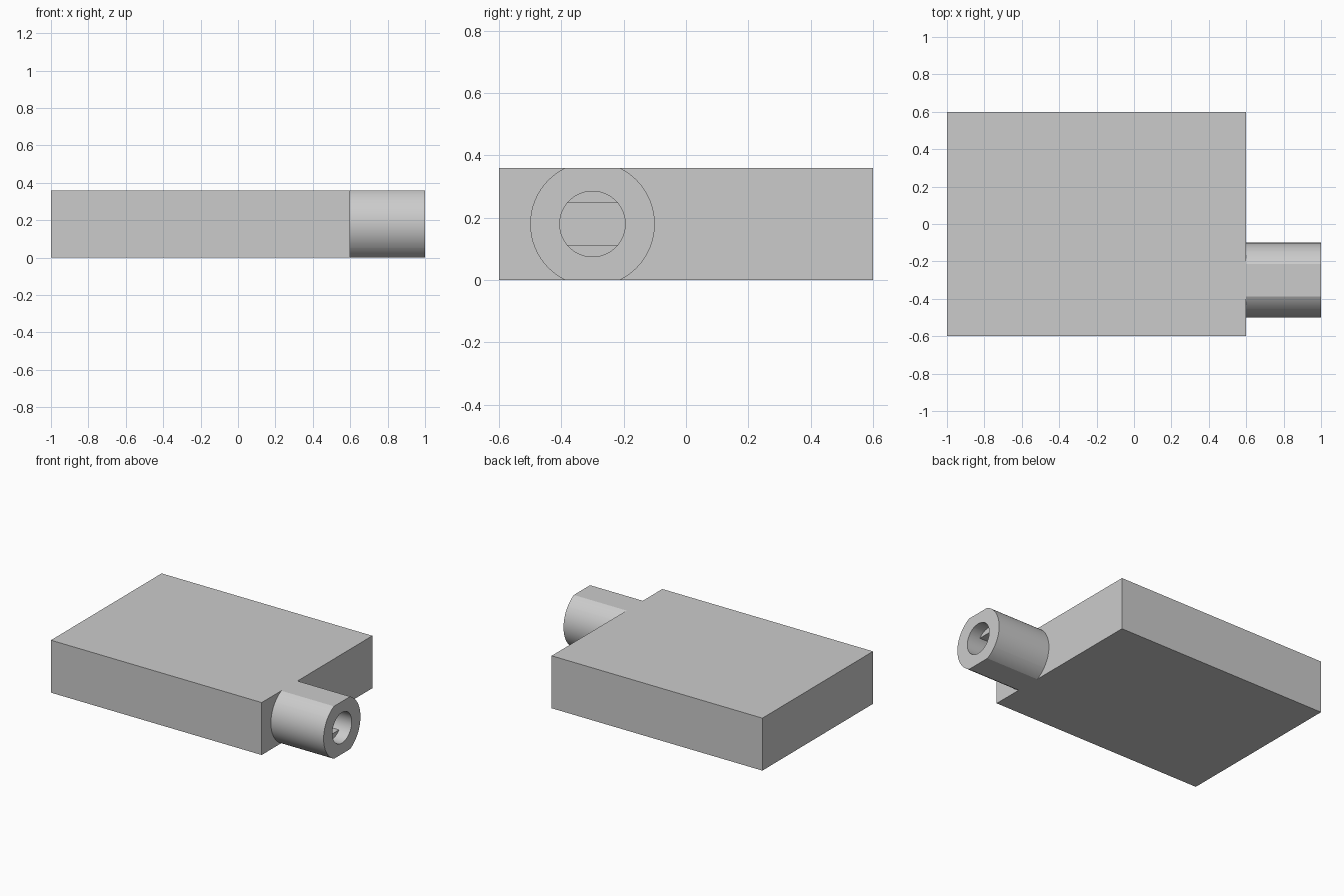
import bpy, bmesh, math

if "Cube" in bpy.data.objects:
    bpy.data.objects.remove(bpy.data.objects["Cube"])

grey = bpy.data.materials.new("light grey")
grey.diffuse_color = (0.6, 0.6, 0.6, 1)
grey.use_nodes = True
grey.node_tree.nodes["Principled BSDF"].inputs["Base Color"].default_value = grey.diffuse_color

HEIGHT = 0.36                       # body thickness, also the shaft's flat-to-flat size
AXIS_Y, AXIS_Z = -0.3, HEIGHT / 2   # shaft axis
SHAFT_R, BORE_R = 0.2, 0.105
BORE_FLAT = 0.067                   # half distance between the flats in the bore


def add_object(name, bm):
    bmesh.ops.recalc_face_normals(bm, faces=bm.faces)
    mesh = bpy.data.meshes.new(name)
    bm.to_mesh(mesh)
    bm.free()
    mesh.materials.append(grey)
    obj = bpy.data.objects.new(name, mesh)
    bpy.context.collection.objects.link(obj)
    return obj


# Rectangular body
bm = bmesh.new()
bmesh.ops.create_cube(bm, size=1)
bmesh.ops.scale(bm, vec=(1.6, 1.2, HEIGHT), verts=bm.verts)
bmesh.ops.translate(bm, vec=(-0.2, 0, HEIGHT / 2), verts=bm.verts)
add_object("body", bm)

# Shared ring angles, with exact corners where the flats begin
angles = [2 * math.pi * i / 64 for i in range(64)]
for a in (math.asin(AXIS_Z / SHAFT_R), math.asin(BORE_FLAT / BORE_R)):
    angles += [a, math.pi - a, math.pi + a, 2 * math.pi - a]
angles.sort()


def ring(bm, x, r, flat):
    """Circle across the x axis, cut flat above and below."""
    return [bm.verts.new((x, AXIS_Y + r * math.cos(a),
                          AXIS_Z + max(-flat, min(flat, r * math.sin(a)))))
            for a in angles]


# Hollow shaft: flatted outside, round mouth, then a bore with two flats
bm = bmesh.new()
rings = [ring(bm, *spec) for spec in (
    (0.6, SHAFT_R, AXIS_Z),
    (1.0, SHAFT_R, AXIS_Z),
    (1.0, BORE_R, BORE_R),
    (0.92, BORE_R, BORE_R),
    (0.92, BORE_R, BORE_FLAT),
    (0.6, BORE_R, BORE_FLAT))]
n = len(angles)
for k, low in enumerate(rings):
    high = rings[(k + 1) % len(rings)]
    for i in range(n):
        j = (i + 1) % n
        bm.faces.new((low[i], low[j], high[j], high[i]))
bmesh.ops.remove_doubles(bm, verts=bm.verts, dist=1e-5)
shaft = add_object("shaft", bm)

bpy.context.view_layer.objects.active = shaft
shaft.select_set(True)
bpy.ops.object.shade_smooth_by_angle(angle=math.radians(15))
